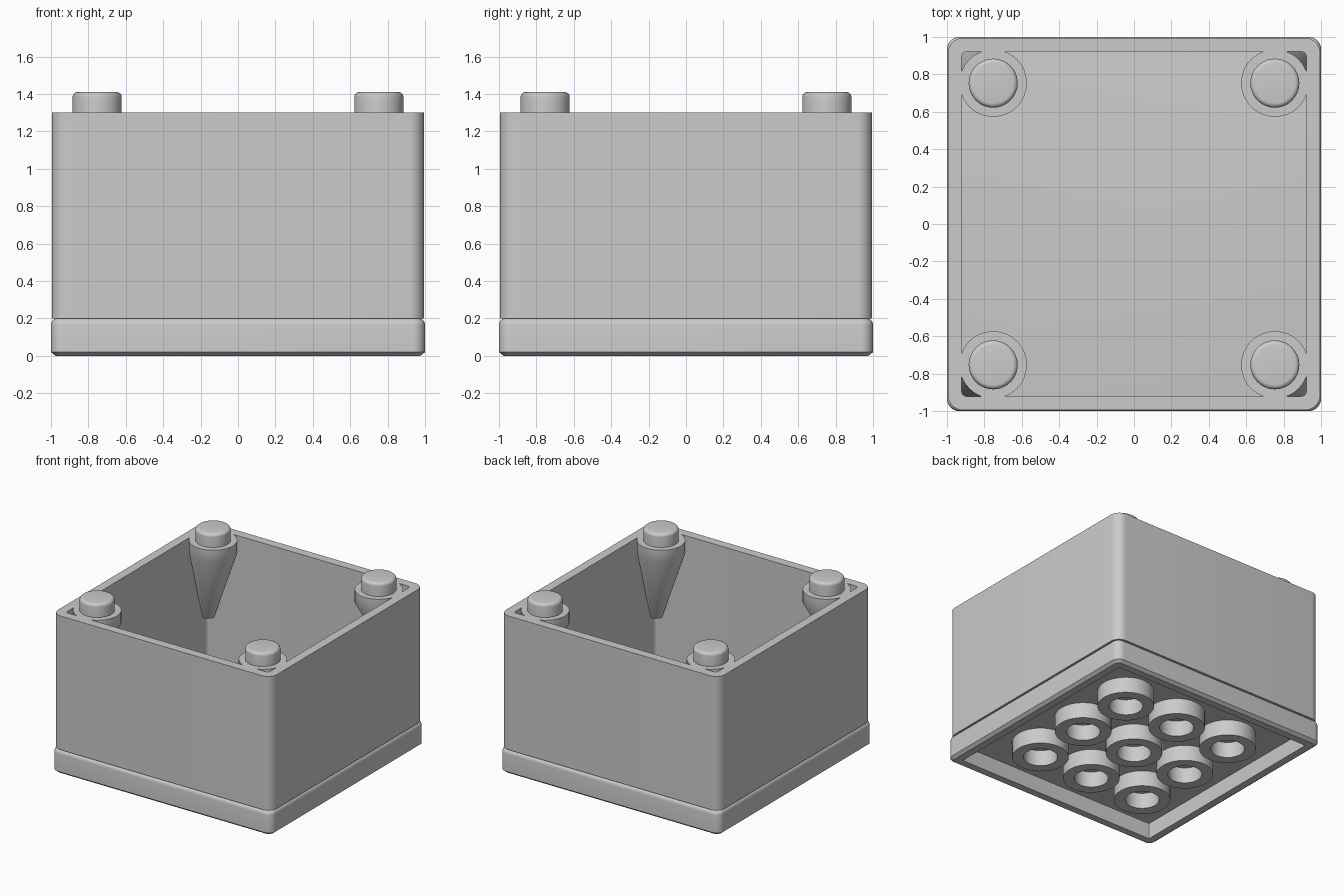
import bpy, bmesh, math

if "Cube" in bpy.data.objects:
    bpy.data.objects.remove(bpy.data.objects["Cube"])

grey = bpy.data.materials.new("light_grey")
grey.diffuse_color = (0.6, 0.6, 0.6, 1)
grey.use_nodes = True
grey.node_tree.nodes["Principled BSDF"].inputs["Base Color"].default_value = grey.diffuse_color


def rounded_square(half, r, z, steps=8):
    """Loop of points round a square with rounded corners."""
    pts = []
    for k, (sx, sy) in enumerate([(1, 1), (-1, 1), (-1, -1), (1, -1)]):
        for i in range(steps + 1):
            a = math.pi / 2 * (k + i / steps)
            pts.append((sx * (half - r) + r * math.cos(a),
                        sy * (half - r) + r * math.sin(a), z))
    return pts


def circle(x, y, r, z, n=48):
    return [(x + r * math.cos(2 * math.pi * i / n),
             y + r * math.sin(2 * math.pi * i / n), z) for i in range(n)]


def loft(name, loops, closed=False, caps=True):
    """Skin a series of loops; closed joins last to first, else cap ends."""
    bm = bmesh.new()
    rows = [[bm.verts.new(p) for p in loop] for loop in loops]
    pairs = list(zip(rows, rows[1:]))
    if closed:
        pairs.append((rows[-1], rows[0]))
    for a, b in pairs:
        for i in range(len(a)):
            j = (i + 1) % len(a)
            bm.faces.new((a[i], a[j], b[j], b[i]))
    if caps and not closed:
        bm.faces.new(rows[0])
        bm.faces.new(rows[-1])
    bmesh.ops.recalc_face_normals(bm, faces=bm.faces)
    me = bpy.data.meshes.new(name)
    bm.to_mesh(me)
    bm.free()
    me.materials.append(grey)
    ob = bpy.data.objects.new(name, me)
    bpy.context.collection.objects.link(ob)
    bpy.ops.object.select_all(action='DESELECT')
    ob.select_set(True)
    bpy.context.view_layer.objects.active = ob
    bpy.ops.object.shade_smooth_by_angle(angle=math.radians(35))
    return ob


def arc(r, steps=5):
    """Inset and rise along a quarter-round edge."""
    return [(r * (1 - math.cos(t)), r * math.sin(t))
            for t in (math.pi / 2 * i / steps for i in range(steps + 1))]


# Base tray: hollow underneath, chamfered below, rounded above
base = [rounded_square(0.915, 0.005, 0.13), rounded_square(0.915, 0.005, 0),
        rounded_square(0.975, 0.04, 0), rounded_square(1.0, 0.065, 0.02)]
base += [rounded_square(1.0 - dx, 0.065 - dx, 0.165 + dz) for dx, dz in arc(0.035)]
loft("base_tray", base)

# Open box walls
loft("box_walls", [rounded_square(0.995, 0.08, 0.2), rounded_square(0.995, 0.08, 1.3),
                   rounded_square(0.922, 0.03, 1.3), rounded_square(0.922, 0.03, 0.2)],
     closed=True)

# Corner supports, tapering down into the wall corners, with pegs on top
P = 0.753
for sx in (-1, 1):
    for sy in (-1, 1):
        x, y = sx * P, sy * P
        loft("corner_support", [circle(x, y, 0.18, 1.3), circle(x, y, 0.18, 1.2),
                                circle(sx * 0.9, sy * 0.9, 0.045, 0.58)])
        peg = [circle(x, y, 0.131, 1.29)]
        peg += [circle(x, y, 0.131 - dx, 1.385 + dz) for dx, dz in arc(0.025)]
        loft("peg", peg)

# Socket rings under the base
for i in (-0.5, 0, 0.5):
    for j in (-0.5, 0, 0.5):
        loft("socket_ring", [circle(i, j, 0.213, 0.135), circle(i, j, 0.213, 0),
                             circle(i, j, 0.128, 0), circle(i, j, 0.128, 0.135)],
             closed=True)
